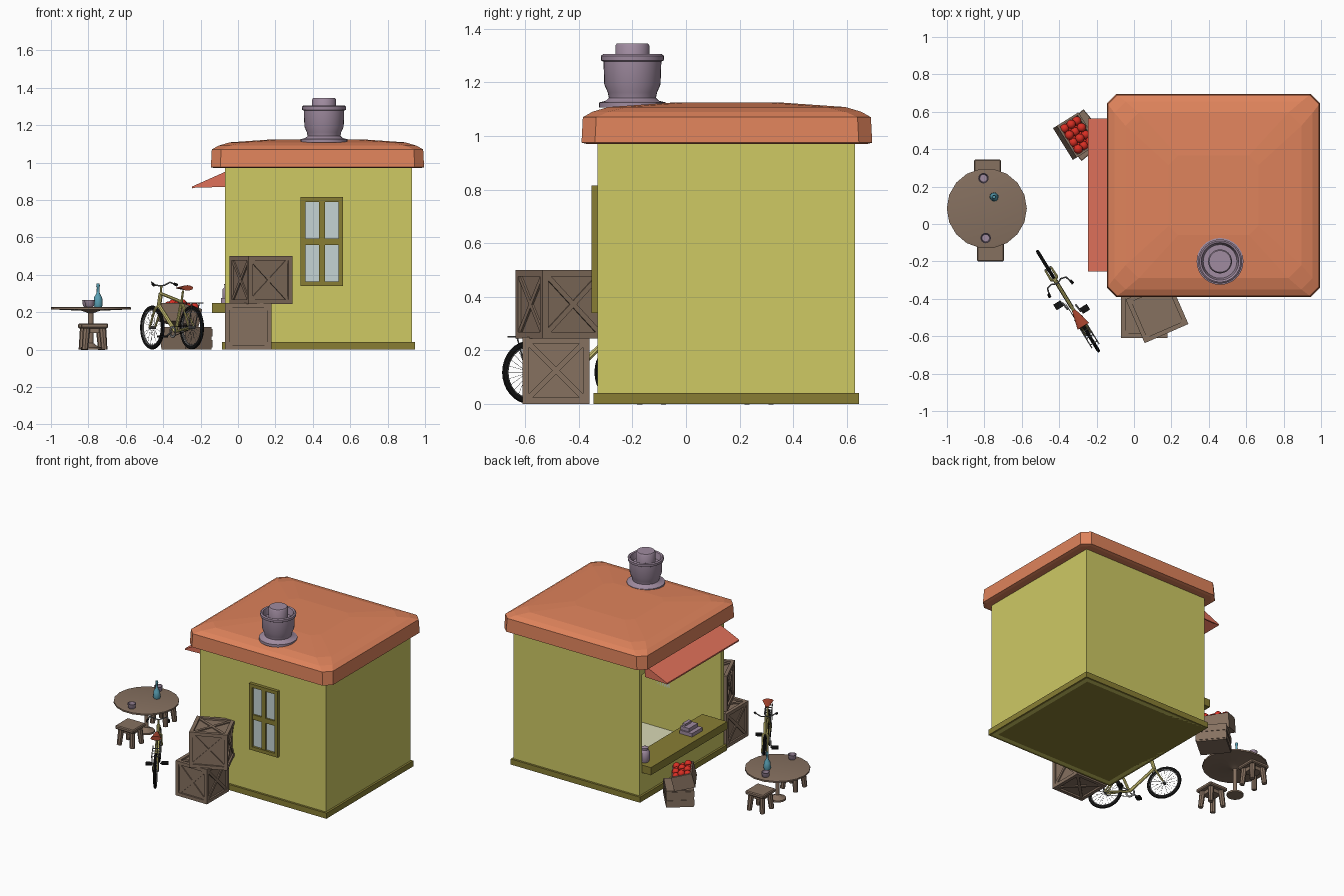
import bpy, bmesh, math
from mathutils import Matrix, Vector, Euler

if "Cube" in bpy.data.objects:
    bpy.data.objects.remove(bpy.data.objects["Cube"])

def mat(name, r, g, b):
    m = bpy.data.materials.new(name)
    m.diffuse_color = [(c / 255) ** 2.2 for c in (r, g, b)] + [1]
    m.use_nodes = True
    m.node_tree.nodes["Principled BSDF"].inputs["Base Color"].default_value = m.diffuse_color
    return m

WALL, OLIVE = mat("wall_yellow", 205, 200, 100), mat("olive_trim", 135, 125, 55)
ROOF, CLOTH = mat("roof_orange", 222, 130, 92), mat("awning_red", 222, 112, 90)
WOOD, PURPLE = mat("wood", 133, 112, 96), mat("mauve", 158, 138, 158)
GLASS, TEAL = mat("glass", 195, 210, 210), mat("teal", 90, 160, 180)
RED, BLACK = mat("red", 215, 50, 40), mat("black", 25, 25, 25)
FRAME, STEEL = mat("bike_yellow", 205, 195, 115), mat("steel", 120, 120, 120)
FLOOR, LEATHER = mat("pale_floor", 215, 215, 180), mat("leather", 165, 70, 50)

def finish(bm, name, m, mw=Matrix(), smooth=False):
    bmesh.ops.recalc_face_normals(bm, faces=bm.faces)
    me = bpy.data.meshes.new(name)
    bm.to_mesh(me)
    bm.free()
    ob = bpy.data.objects.new(name, me)
    bpy.context.collection.objects.link(ob)
    me.materials.append(m)
    ob.matrix_world = mw
    if smooth:
        bpy.ops.object.select_all(action='DESELECT')
        ob.select_set(True)
        bpy.context.view_layer.objects.active = ob
        bpy.ops.object.shade_smooth_by_angle(angle=math.radians(40))
    return ob

def place(x, y, z=0, rz=0, rx=0, ry=0):
    return Matrix.Translation((x, y, z)) @ Euler((math.radians(rx), math.radians(ry), math.radians(rz))).to_matrix().to_4x4()

def add_box(bm, size, mw):
    bmesh.ops.create_cube(bm, size=1, matrix=mw @ Matrix.Diagonal((*size, 1)))

def span(bm, x0, x1, y0, y1, z0, z1):
    add_box(bm, (x1 - x0, y1 - y0, z1 - z0), place((x0 + x1) / 2, (y0 + y1) / 2, (z0 + z1) / 2))

def boxes(name, m, *spans):
    bm = bmesh.new()
    for s in spans:
        span(bm, *s)
    return finish(bm, name, m)

def rod(bm, a, b, r, r2=None, seg=8):
    a, b = Vector(a), Vector(b)
    q = (b - a).to_track_quat('Z', 'Y').to_matrix().to_4x4()
    bmesh.ops.create_cone(bm, cap_ends=True, segments=seg, radius1=r, radius2=r if r2 is None else r2,
                          depth=(b - a).length, matrix=Matrix.Translation((a + b) / 2) @ q)

def lathe(bm, prof, seg=24, mw=Matrix(), closed=False):
    rings = [[bm.verts.new(mw @ Vector((r * math.cos(t), r * math.sin(t), z)))
              for t in (2 * math.pi * i / seg for i in range(seg))] for r, z in prof]
    pairs = list(zip(rings, rings[1:])) + ([(rings[-1], rings[0])] if closed else [])
    for a, b in pairs:
        for i in range(seg):
            j = (i + 1) % seg
            bm.faces.new((a[i], a[j], b[j], b[i]))
    if not closed:
        bm.faces.new(rings[0])
        bm.faces.new(rings[-1])

def turned(name, m, prof, x, y, z=0, seg=24):
    bm = bmesh.new()
    lathe(bm, prof, seg)
    return finish(bm, name, m, place(x, y, z), True)

# House shell, open on the left above the counter
boxes("walls", WALL, (-.07, .93, -.33, -.30, 0, .99), (-.07, .93, .60, .63, 0, .99),
      (.90, .93, -.30, .60, 0, .99), (-.07, -.04, -.30, .60, 0, .20), (-.07, -.04, -.30, .60, .90, .99))
boxes("plinth", OLIVE, (-.085, .945, -.345, .645, 0, .04))
boxes("floor", FLOOR, (-.04, .90, -.30, .60, .04, .046))
boxes("counter", OLIVE, (-.14, .06, -.27, .60, .195, .25))

# Roof: chamfered rings rising to a low crown
bm = bmesh.new()
rings = []
for inset, z, c in [(.02, .97, .04), (0, .975, .05), (.005, 1.07, .05), (.04, 1.09, .06), (.10, 1.108, .07), (.33, 1.124, .05)]:
    x0, x1, y0, y1 = -.145 + inset, .995 - inset, -.39 + inset, .695 - inset
    pts = [(x0 + c, y0), (x1 - c, y0), (x1, y0 + c), (x1, y1 - c), (x1 - c, y1), (x0 + c, y1), (x0, y1 - c), (x0, y0 + c)]
    rings.append([bm.verts.new((x, y, z)) for x, y in pts])
for a, b in zip(rings, rings[1:]):
    for i in range(8):
        bm.faces.new((a[i], a[i - 7], b[i - 7], b[i]))
bm.faces.new(rings[0])
bm.faces.new(rings[-1])
finish(bm, "roof", ROOF)

# Awning: sloping sheet with thin triangular ends
bm = bmesh.new()
def prism(prof, y0, y1):
    a, b = [[bm.verts.new((x, y, z)) for x, z in prof] for y in (y0, y1)]
    bm.faces.new(a)
    bm.faces.new(b)
    for i in range(len(a)):
        bm.faces.new((a[i - 1], a[i], b[i], b[i - 1]))
prism([(-.07, .95), (-.245, .872), (-.245, .862), (-.07, .932)], -.255, .565)
for y in (-.255, .555):
    prism([(-.07, .94), (-.24, .865), (-.07, .87)], y, y + .01)
finish(bm, "awning", CLOTH)

# Chimney
turned("chimney", PURPLE, [(.125, 0), (.125, .018), (.10, .024), (.088, .035), (.092, .055), (.105, .085), (.108, .17),
       (.117, .175), (.118, .192), (.11, .198), (.10, .194), (.09, .15), (.064, .15), (.064, .23), (.058, .238), (.04, .238)],
       .46, -.2, 1.107, 32)

# Window
boxes("window_glass", GLASS, (.34, .555, -.337, -.30, .35, .81))
boxes("window_frame", OLIVE, (.335, .36, -.353, -.33, .34, .815), (.537, .562, -.353, -.33, .34, .815),
      (.36, .537, -.353, -.33, .34, .365), (.36, .537, -.353, -.33, .79, .815),
      (.433, .464, -.349, -.33, .365, .79), (.36, .537, -.349, -.33, .56, .595))

# Wooden crates with cross braces
def crate(name, s, mw, w=.024, d=.012):
    bm = bmesh.new()
    add_box(bm, (s - 2 * d,) * 3, Matrix())
    for e in [(0, 0), (90, 0), (180, 0), (270, 0), (0, 90), (0, -90)]:
        f = place(0, 0, 0, 0, *e)
        for k in range(4):
            add_box(bm, (s, w, d), f @ place(0, 0, 0, 90 * k) @ place(0, (s - w) / 2, (s - d) / 2))
        for a in (45, -45):
            add_box(bm, ((s - w) * 1.36, w * .8, d * .7), f @ place(0, 0, s / 2 - d * .75, a))
    finish(bm, name, WOOD, mw)
crate("lower_crate", .25, place(.055, -.485, .125))
crate("upper_crate", .255, place(.123, -.469, .372, 23.6))

# Fruit crates: a low box with a tilted open tray on top
bm = bmesh.new()
add_box(bm, (.20, .18, .12), place(0, 0, .06))
for z in (.03, .09):
    add_box(bm, (.206, .186, .04), place(0, 0, z))
finish(bm, "fruit_stand", WOOD, place(-.275, .475, 0, -50))
tray = place(-.312, .47, .185, -58, -14)
bm = bmesh.new()
add_box(bm, (.20, .14, .012), place(0, 0, -.045))
for s in (-1, 1):
    add_box(bm, (.20, .012, .10), place(0, s * .064, 0))
    add_box(bm, (.012, .14, .10), place(s * .094, 0, 0))
finish(bm, "fruit_tray", WOOD, tray)
bm = bmesh.new()
for i in range(4):
    for j in range(3):
        bmesh.ops.create_uvsphere(bm, u_segments=12, v_segments=8, radius=.025,
                                  matrix=place(-.066 + .044 * i, -.039 + .039 * j, .04 + .012 * ((i + j) % 2)))
add_box(bm, (.17, .11, .02), place(0, 0, .012))
finish(bm, "fruit", RED, tray, True)

# Round table
turned("table", WOOD, [(.055, 0), (.055, .012), (.03, .022), (.014, .035), (.014, .195), (.05, .208), (.214, .215),
       (.214, .226), (.20, .229)], -.787, .083, 0, 18)

# Stools
for name, x, y, rz in [("back_stool", -.783, .272, 0), ("front_stool", -.767, -.128, 0)]:
    bm = bmesh.new()
    add_box(bm, (.145, .145, .026), place(0, 0, .127))
    bmesh.ops.bevel(bm, geom=bm.edges[:], offset=.006, segments=1, affect='EDGES')
    for sx in (-1, 1):
        for sy in (-1, 1):
            rod(bm, (sx * .052, sy * .052, 0), (sx * .042, sy * .042, .118), .017, .02)
    add_box(bm, (.09, .09, .025), place(0, 0, .10))
    finish(bm, name, WOOD, place(x, y, 0, rz))

# Cups, bottle, counter jar and till
cup = [(.018, 0), (.024, .006), (.028, .036), (.024, .036), (.02, .008)]
for name, x, y in [("back_cup", -.805, .245), ("front_cup", -.793, -.075)]:
    turned(name, PURPLE, cup, x, y, .228, 16)
turned("bottle", TEAL, [(.02, 0), (.024, .01), (.022, .05), (.008, .075), (.007, .105), (.01, .11), (.008, .125)], -.748, .145, .228, 12)
turned("counter_jar", PURPLE, [(.028, 0), (.034, .02), (.034, .07), (.022, .085), (.024, .10), (.01, .105)], -.05, .54, .25, 16)
boxes("till", PURPLE, (-.09, .01, -.06, .06, .25, .275), (-.06, .01, -.05, .05, .275, .30), (-.02, .005, -.035, .035, .30, .315))

# Bicycle: local x runs from rear wheel to front wheel
bike = place(-.247, -.585, 0, 121.5)
WB, R = .404, .118
tyre, spokes, body, dark = (bmesh.new() for _ in range(4))
for x in (0, WB):
    hub = place(x, 0, R, 0, 90)
    lathe(tyre, [(R - .011 + .011 * math.cos(k * math.pi / 4), .009 * math.sin(k * math.pi / 4)) for k in range(8)], 32, hub, True)
    lathe(spokes, [(.098, -.006), (.098, .006), (.093, .004), (.093, -.004)], 32, hub, True)
    rod(spokes, (x, -.02, R), (x, .02, R), .008)
    for i in range(24):
        a = i * math.pi / 12
        rod(spokes, (x, .01 * (-1) ** i, R), (x + .095 * math.cos(a), 0, R + .095 * math.sin(a)), .0008, seg=3)
BB, SEAT, HT, HB = (.165, 0, .095), (.105, 0, .255), (.318, 0, .30), (.335, 0, .235)
for a, b, r in [(BB, SEAT, .009), (BB, HB, .011), (SEAT, HT, .009), (HB, HT, .012), (SEAT, (.09, 0, .315), .006), (HT, (.312, 0, .34), .006)]:
    rod(body, a, b, r)
for s in (-1, 1):
    rod(body, BB, (0, s * .017, R), .006)
    rod(body, SEAT, (0, s * .017, R), .005)
    rod(body, HB, (.345, s * .018, .22), .007)
    rod(body, (.345, s * .018, .22), (WB, s * .018, R), .007, .005)
    # Rear rack, handlebar, grips, cranks and pedals
    rod(spokes, (-.08, s * .022, .25), (.10, s * .022, .25), .003)
    rod(spokes, (-.04, s * .022, .25), (0, s * .02, R), .003)
    bar = [(.312, 0, .34), (.325, s * .03, .345), (.318, s * .058, .36), (.27, s * .072, .345)]
    for a, b in zip(bar, bar[1:]):
        rod(spokes, a, b, .004)
    rod(dark, bar[3], (.29, s * .068, .351), .008)
    end = (.165 + s * .045, s * .03, .095 - s * .025)
    rod(spokes, (.165, s * .025, .095), end, .005)
    add_box(dark, (.035, .045, .012), place(end[0], s * .055, end[2]))
for x in (-.06, -.02, .02, .06):
    rod(spokes, (x, -.022, .25), (x, .022, .25), .003)
lathe(spokes, [(.032, -.002), (.032, .002), (.02, .002), (.02, -.002)], 20, place(.165, .018, .095, 0, 90), True)
for z in (.07, .12):
    rod(dark, (.165, .018, z), (0, .018, R + (.012 if z > .1 else -.012)), .002, seg=4)
finish(tyre, "bike_tyres", BLACK, bike, True)
finish(spokes, "bike_metal", STEEL, bike, True)
finish(body, "bike_frame", FRAME, bike, True)
finish(dark, "bike_grips_pedals", BLACK, bike)
bm = bmesh.new()
rod(bm, (.045, 0, .33), (.145, 0, .328), .036, .01, 12)
bmesh.ops.scale(bm, vec=(1, 1, .4), space=Matrix.Translation((0, 0, -.33)), verts=bm.verts)
finish(bm, "bike_saddle", LEATHER, bike, True)
